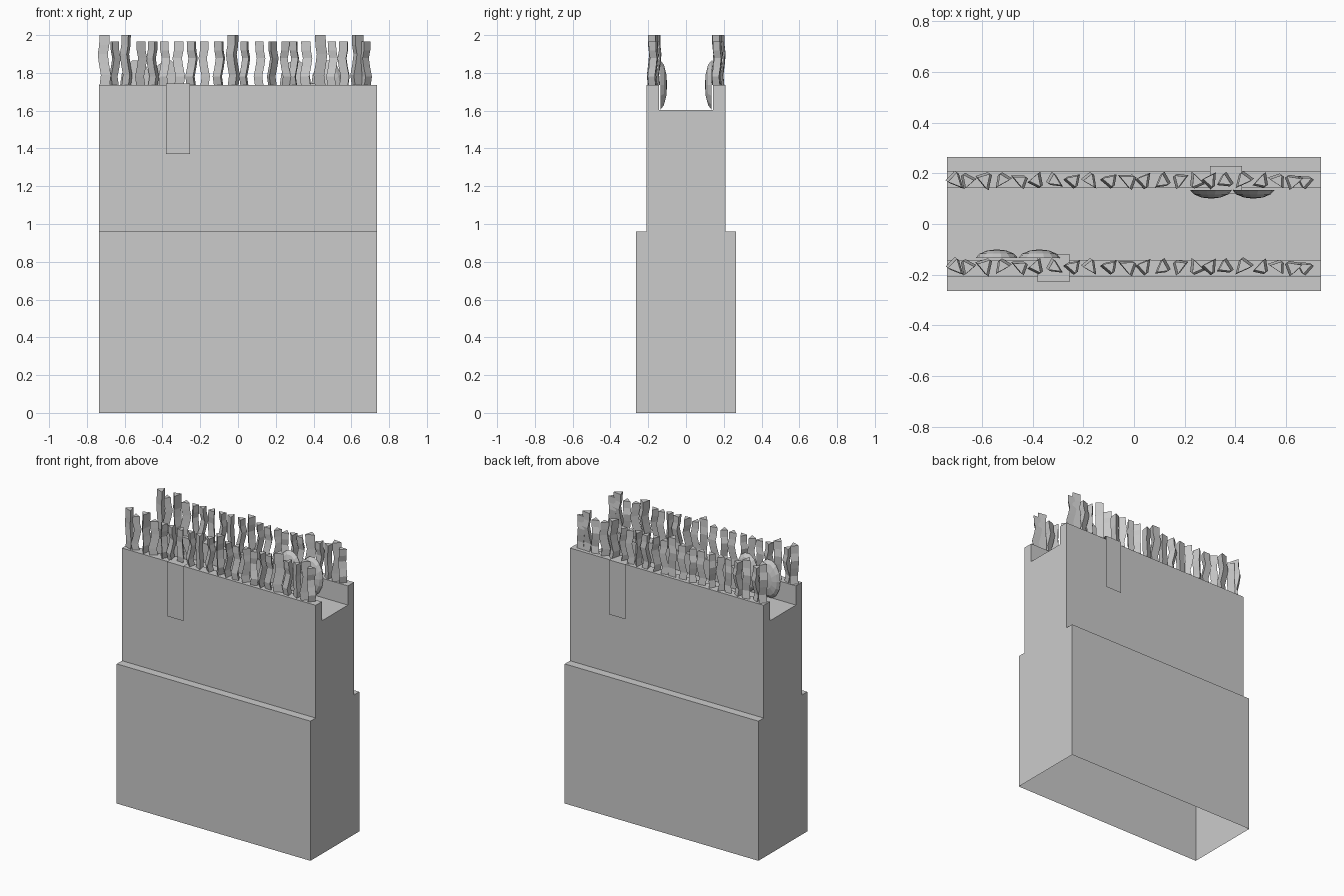
import bpy, bmesh, math, random

if "Cube" in bpy.data.objects:
    bpy.data.objects.remove(bpy.data.objects["Cube"])
random.seed(4)


def make(name, verts, faces):
    me = bpy.data.meshes.new(name)
    me.from_pydata(verts, [], faces)
    bm = bmesh.new()
    bm.from_mesh(me)
    bmesh.ops.recalc_face_normals(bm, faces=bm.faces)
    bm.to_mesh(me)
    bm.free()
    ob = bpy.data.objects.new(name, me)
    bpy.context.collection.objects.link(ob)
    return ob


def extrude_x(name, profile, half, skip=()):
    """Extrude a (y, z) outline along x; skip leaves out numbered sides."""
    n = len(profile)
    verts = [(x, y, z) for x in (-half, half) for y, z in profile]
    faces = [(i, (i + 1) % n, n + (i + 1) % n, n + i)
             for i in range(n) if i not in skip]
    faces += [tuple(range(n)), tuple(range(n, 2 * n))]
    return make(name, verts, faces)


# lower block, open underneath
extrude_x("lower_block", [(-.265, 0), (.265, 0), (.265, .96), (-.265, .96)],
          .737, skip=(0,))

# upper block with a trench along the top
extrude_x("upper_block", [(-.208, .96), (.208, .96), (.208, 1.735), (.142, 1.735),
                          (.142, 1.603), (-.142, 1.603), (-.142, 1.735),
                          (-.208, 1.735)], .737, skip=(0,))


# thin strips folded over each rim, open at the sides
def strip(name, x0, x1, side):
    path = [(.229, 1.37), (.229, 1.745), (.118, 1.745), (.118, 1.37)]
    verts = [(x, side * y, z) for x in (x0, x1) for y, z in path]
    make(name, verts, [(i, i + 1, i + 5, i + 4) for i in range(3)])


strip("front_strip", -.38, -.255, -1)
strip("back_strip", .299, .425, 1)


# shallow domes standing in the trench, flat side to the wall
def dome(name, cx, side):
    n, verts, faces = 14, [], []
    rings = [(1, 0), (.82, .5), (.45, .87)]
    for s, h in rings:
        for i in range(n):
            a = 2 * math.pi * i / n
            verts.append((cx + .083 * s * math.cos(a), side * (.134 - .034 * h),
                          1.736 + .133 * s * math.sin(a)))
    verts.append((cx, side * .1, 1.736))
    for r in range(2):
        for i in range(n):
            j = (i + 1) % n
            faces.append((r * n + i, r * n + j, (r + 1) * n + j, (r + 1) * n + i))
    faces += [(2 * n + i, 2 * n + (i + 1) % n, 3 * n) for i in range(n)]
    faces.append(tuple(range(n)))
    make(name, verts, faces)


for k, cx in enumerate((-.541, -.373)):
    dome(f"front_dome_{k}", cx, -1)
for k, cx in enumerate((.304, .471)):
    dome(f"back_dome_{k}", cx, 1)

# wavy three-sided blades, the same row on both rims
xs = [-.70, -.66, -.585, -.52, -.45, -.385, -.31, -.245, -.17, -.10, -.025,
      .04, .11, .18, .245, .30, .36, .43, .50, .565, .63, .675]
tall = {0, 2, 10, 17, 20}
levels = [(0, 0), (.2, -.6), (.42, .3), (.62, .9), (.8, .2), (1, .1)]
verts, faces = [], []
for k, x in enumerate(xs):
    top = 2.0 if k in tall else 1.965
    rad = .033 if k in tall else .029
    turn = random.uniform(0, 2 * math.pi)
    sway = random.choice((-1, 1)) * .011
    base = len(verts)
    for t, off in levels:
        for c in range(3):
            a = turn + (0, 1.8, 3.9)[c]
            verts.append((x + rad * math.cos(a) + sway * off,
                          rad * math.sin(a) + .008 * off,
                          1.735 + (top - 1.735) * t))
    for r in range(len(levels) - 1):
        for c in range(3):
            p, q = base + 3 * r + c, base + 3 * r + (c + 1) % 3
            faces.append((p, q, q + 3, p + 3))
    faces.append((len(verts) - 3, len(verts) - 2, len(verts) - 1))
    faces.append((base, base + 1, base + 2))

for name, y in (("front_blades", -.17), ("back_blades", .17)):
    make(name, verts, faces).location.y = y
